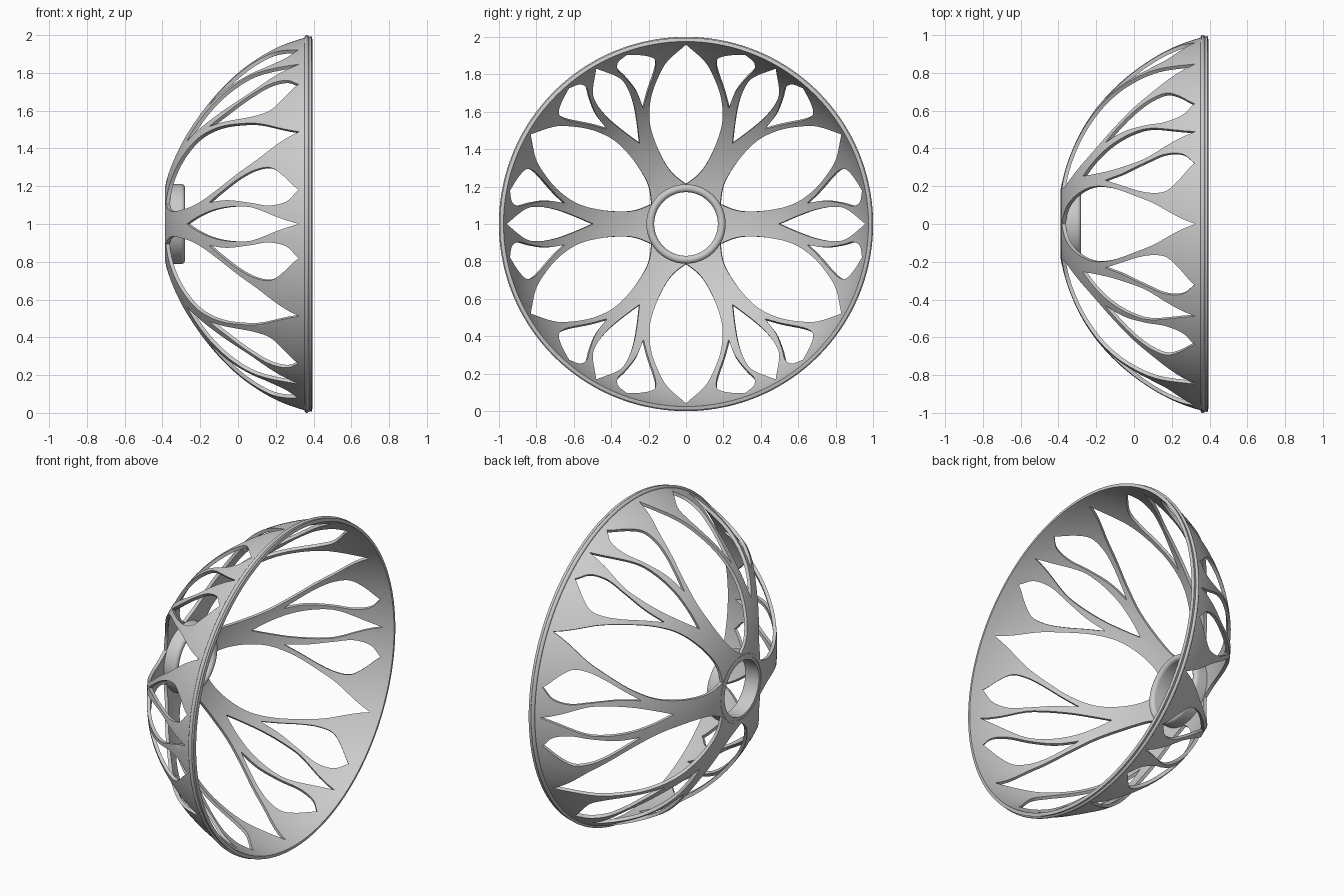
import bpy, bmesh
from math import sin, cos, pi, asin, atan2, hypot
from mathutils import Vector
from mathutils.geometry import delaunay_2d_cdt

if "Cube" in bpy.data.objects:
    bpy.data.objects.remove(bpy.data.objects["Cube"])

CX, R_OUT, R_IN = 0.615, 1.02, 1.0      # sphere centre on the x axis and shell radii
R_MID = (R_OUT + R_IN) / 2
R_HOLE, R_RIM = .185, .985


def finish(bm, name):
    """Make the object, smooth shaded with sharp edges kept."""
    bmesh.ops.recalc_face_normals(bm, faces=bm.faces)
    bm.normal_update()
    for f in bm.faces:
        f.smooth = True
    for e in bm.edges:
        e.smooth = e.calc_face_angle(0) < 0.6
    me = bpy.data.meshes.new(name)
    bm.to_mesh(me)
    bm.free()
    ob = bpy.data.objects.new(name, me)
    bpy.context.collection.objects.link(ob)
    ob.location.z = 1
    return ob


def lathe(name, profile, n=144):
    """Spin a closed (x, radius) profile around the x axis."""
    bm = bmesh.new()
    rings = [[bm.verts.new((x, r * cos(2 * pi * i / n), r * sin(2 * pi * i / n)))
              for x, r in profile] for i in range(n)]
    m = len(profile)
    for i in range(n):
        a, b = rings[i], rings[(i + 1) % n]
        for j in range(m):
            k = (j + 1) % m
            bm.faces.new((a[j], a[k], b[k], b[j]))
    return finish(bm, name)


def spline(pts, steps=5):
    """Catmull-Rom curve through the points, last point left out."""
    p = [Vector(q) for q in pts]
    p = [2 * p[0] - p[1]] + p + [2 * p[-1] - p[-2]]
    out = []
    for i in range(1, len(p) - 2):
        a, b, c, d = p[i - 1:i + 3]
        for s in range(steps):
            t = s / steps
            out.append(0.5 * (2 * b + (c - a) * t + (2 * a - 5 * b + 4 * c - d) * t * t
                              + (3 * b - a - 3 * c + d) * t ** 3))
    return out


def flatten(pts):
    """Axial view -> unrolled plane where radius is the angle from the axis."""
    return [p * (asin(p.length / R_MID) / p.length) for p in pts]


def turn(pts, angle, flip=1):
    c, s = cos(angle), sin(angle)
    return [Vector((p.x * c - flip * p.y * s, p.x * s + flip * p.y * c)) for p in pts]


def leaf(side):
    return flatten(spline(side) + spline([(a, -b) for a, b in reversed(side)]))


# Petal outlines: first coordinate runs outward, second sideways
big = leaf([(.213, 0), (.255, .055), (.30, .095), (.37, .135), (.44, .165), (.52, .19),
            (.60, .198), (.70, .184), (.80, .146), (.88, .098), (.968, 0)])
small = leaf([(.50, 0), (.60, .043), (.70, .078), (.80, .093), (.87, .078), (.968, 0)])
drop = flatten(
    spline([(.655, .113), (.72, .178), (.78, .247), (.82, .285), (.86, .296),
            (.905, .252), (.95, .18)])
    + spline([(.95, .18), (.938, .118), (.90, .097), (.84, .112), (.75, .125), (.655, .113)]))
wedge = [turn(big, pi / 6), small, drop]


def inside(poly, x, y):
    hit = False
    for p, q in zip(poly, poly[1:] + poly[:1]):
        if (p.y > y) != (q.y > y) and x < p.x + (y - p.y) * (q.x - p.x) / (q.y - p.y):
            hit = not hit
    return hit


def in_opening(p):
    """Fold the point into one half wedge, then test the three openings."""
    t = atan2(p.y, p.x)
    t = abs(t - round(t / (pi / 3)) * pi / 3)
    r = p.length
    return any(inside(o, r * cos(t), r * sin(t)) for o in wedge)


# Loops of the pierced bowl: bore, rim and all openings
T0, T1 = asin(R_HOLE / R_MID), asin(R_RIM / R_MID)
loops = [[Vector((t * cos(2 * pi * i / n), t * sin(2 * pi * i / n))) for i in range(n)]
         for t, n in ((T0, 72), (T1, 144))]
for i in range(6):
    a = i * pi / 3
    loops += [turn(big, a + pi / 6), turn(small, a), turn(drop, a), turn(drop, a, -1)]
points, edges = [], []
for loop in loops:
    s, n = len(points), len(loop)
    points += loop
    edges += [(s + i, s + (i + 1) % n) for i in range(n)]

# Inner points so the curved surface stays round
STEP = .035
t = T0 + STEP
while t < T1 - STEP / 2:
    n = int(2 * pi * t / STEP)
    for i in range(n):
        p = Vector((t * cos(2 * pi * (i + .37) / n), t * sin(2 * pi * (i + .37) / n)))
        if not in_opening(p):
            points.append(p)
    t += STEP
flat, _, tris, *_ = delaunay_2d_cdt(points, edges, [], 0, 1e-5)
flat = [Vector(p) for p in flat]

# Bowl shell: inner and outer skins joined along every boundary
bm = bmesh.new()
skins = []
for radius in (R_OUT, R_IN):
    skins.append([bm.verts.new((CX - radius * cos(p.length),
                                radius * sin(p.length) * p.x / max(p.length, 1e-9),
                                radius * sin(p.length) * p.y / max(p.length, 1e-9)))
                  for p in flat])
count = {}
for tri in tris:
    c = sum((flat[i] for i in tri), Vector((0, 0))) / len(tri)
    if c.length < T0 or in_opening(c):
        continue
    bm.faces.new([skins[0][i] for i in tri])
    bm.faces.new([skins[1][i] for i in reversed(tri)])
    for i, j in zip(tri, list(tri[1:]) + [tri[0]]):
        key = (min(i, j), max(i, j))
        count[key] = count.get(key, 0) + 1
for (i, j), uses in count.items():
    if uses == 1:
        bm.faces.new((skins[0][i], skins[0][j], skins[1][j], skins[1][i]))
bmesh.ops.delete(bm, geom=[v for v in bm.verts if not v.link_faces], context='VERTS')
finish(bm, "bowl_shell")

# Rolled rim bead
lathe("rim_bead", [(.364 + .012 * cos(t * pi / 6), .988 + .012 * sin(t * pi / 6))
                   for t in range(12)])

# Hub collar with rounded front edge and open bore
hub_round = [(-.301 + .021 * sin(t * pi / 8), .191 + .021 * cos(t * pi / 8)) for t in range(9)]
lathe("hub_collar", [(-.385, .17), (-.385, .205), (-.375, .212)] + hub_round, 96)
